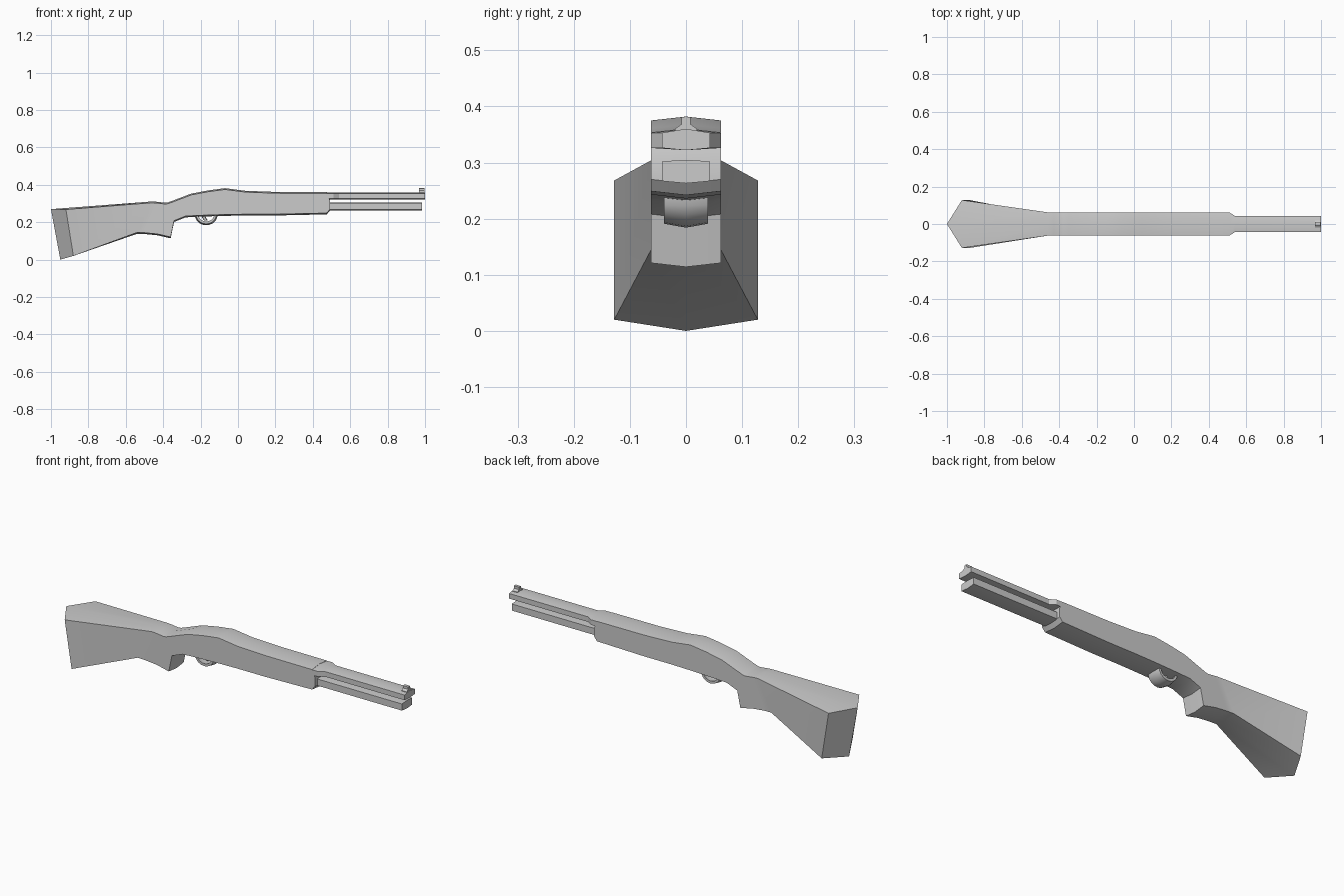
import bpy, bmesh, math

if "Cube" in bpy.data.objects:
    bpy.data.objects.remove(bpy.data.objects["Cube"])


def section(top, bottom, w, ctop=(0, 0.007), cbot=(0, -0.007)):
    """Six-sided slice: side points at +-w, ridge points on the centre plane."""
    (xt, zt), (xb, zb) = top, bottom
    return [(xt + ctop[0], 0, zt + ctop[1]), (xt, w, zt), (xb, w, zb),
            (xb + cbot[0], 0, zb + cbot[1]), (xb, -w, zb), (xt, -w, zt)]


def loft(name, sections):
    """Skin a row of slices and close both ends."""
    bm = bmesh.new()
    rows = [[bm.verts.new(p) for p in s] for s in sections]
    for a, b in zip(rows, rows[1:]):
        for i in range(6):
            j = (i + 1) % 6
            bm.faces.new((a[i], a[j], b[j], b[i]))
    for r in (rows[0], rows[-1]):
        bm.faces.new((r[0], r[1], r[2], r[3]))
        bm.faces.new((r[0], r[3], r[4], r[5]))
    bmesh.ops.recalc_face_normals(bm, faces=bm.faces)
    me = bpy.data.meshes.new(name)
    bm.to_mesh(me)
    bm.free()
    ob = bpy.data.objects.new(name, me)
    bpy.context.collection.objects.link(ob)
    bpy.ops.object.select_all(action='DESELECT')
    ob.select_set(True)
    bpy.context.view_layer.objects.active = ob
    bpy.ops.object.shade_smooth_by_angle(angle=math.radians(30))
    return ob


W = 0.062   # half width of the body
N = 0.043   # half width of the barrel and tube

# Stock, grip, receiver and fore-end in one skin
body = [section((-.92, .268), (-.88, .02), .128, (-.08, .002), (-.07, -.02))]
for top, bottom in [((-.46, .304), (-.54, .145)),
                    ((-.43, .302), (-.50, .144)),
                    ((-.39, .297), (-.43, .137)),
                    ((-.375, .299), (-.36, .121)),
                    ((-.35, .308), (-.342, .208)),
                    ((-.25, .346), (-.28, .233)),
                    ((-.16, .363), (-.17, .238)),
                    ((-.07, .375), (-.07, .241)),
                    ((.04, .361), (.04, .243)),
                    ((.20, .355), (.20, .243)),
                    ((.475, .354), (.475, .249))]:
    body.append(section(top, bottom, W))
body.append(section((.492, .315), (.492, .27), W))
loft("stock_and_body", body)

# Barrel with the collar where it leaves the body
loft("barrel", [section((x, .353), (x, .326), w, cbot=(0, -.004))
                for x, w in [(.44, W), (.51, W), (.54, N), (1.0, N)]])

# Magazine tube below the barrel
loft("lower_tube", [section((x, .302), (x, .267), N, (0, .003), (0, -.004))
                    for x in (.45, .985)])

# Front sight, a narrow wedge
loft("front_sight", [section((x, .381), (x, .350), .008, (0, .001), (0, 0))
                     for x in (.967, .997)])
loft("front_sight_base", [section((x, .360), (x, .345), .02, (0, .014), (0, 0))
                          for x in (.967, .997)])

# Trigger guard: half ring with a ridge along its middle
guard = []
for k in range(11):
    a = math.pi + math.pi * k / 10
    c, s = math.cos(a), math.sin(a)
    off = (.007 * c, .007 * s)
    guard.append(section((-.17 + .042 * c, .24 + .036 * s),
                         (-.17 + .054 * c, .24 + .049 * s), .039, off, off))
loft("trigger_guard", guard)

# Trigger
loft("trigger", [section((x + .008, z), (x - .006, z), .012, (.003, 0), (-.003, 0))
                 for x, z in [(-.185, .245), (-.183, .225), (-.172, .208)]])
